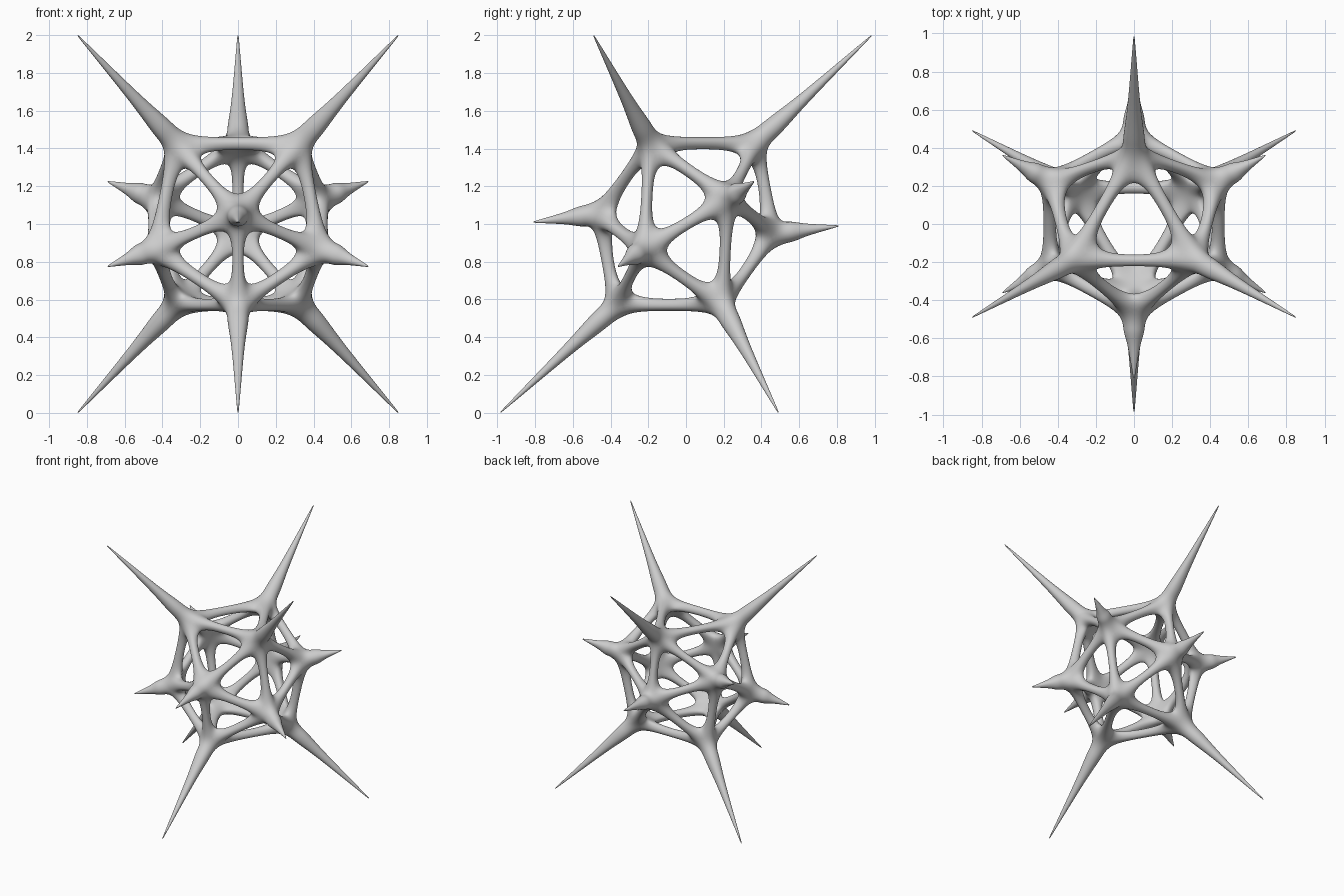
import bpy, bmesh
from mathutils import Vector

cube = bpy.data.objects.get("Cube")
if cube:
    bpy.data.objects.remove(cube)

CENTRE = Vector((0, 0, 1))
CORNER, NODE_DEPTH, BAR = 0.27, 0.05, 0.032   # hole inset, node and bar half thickness

# Nodes and spike tips: one half, then turned half a turn about the x axis
half = [((0.34, -0.2, 0.44), (0.85, -0.49, 1)),
        ((-0.34, -0.2, 0.44), (-0.85, -0.49, 1)),
        ((0, 0.39, 0.44), (0, 0.985, 1)),
        ((0.45, 0.23, 0.14), (0.69, 0.36, 0.225)),
        ((-0.45, 0.23, 0.14), (-0.69, 0.36, 0.225)),
        ((0, -0.47, 0.05), (0, -0.81, 0.01))]
turn = lambda p: (p[0], -p[1], -p[2])
pairs = half + [(turn(a), turn(b)) for a, b in half]
nodes = [CENTRE + Vector(a) for a, b in pairs]
tips = [CENTRE + Vector(b) for a, b in pairs]

# Twenty triangles joining the nodes
hull = bmesh.new()
for p in nodes:
    hull.verts.new(p)
hull.verts.index_update()
index = {v: i for i, v in enumerate(hull.verts)}
bmesh.ops.convex_hull(hull, input=hull.verts[:])
triangles = [[index[v] for v in f.verts] for f in hull.faces]
edges = [tuple(index[v] for v in e.verts) for e in hull.edges]
hull.free()

bm = bmesh.new()
corner, middle = {}, {}
for f, tri in enumerate(triangles):
    c = sum((nodes[i] for i in tri), Vector()) / 3
    for k, i in enumerate(tri):
        j = tri[(k + 1) % 3]
        out = (nodes[i] - CENTRE).normalized()
        m = (nodes[i] + nodes[j]) / 2
        side = (c - m).normalized() * BAR
        mid_out = (m - CENTRE).normalized()
        for s in (1, -1):
            p = nodes[i].lerp(c, CORNER) + out * NODE_DEPTH * s
            corner[f, i, s] = bm.verts.new(p)
            middle[f, frozenset((i, j)), s] = bm.verts.new(m + side + mid_out * BAR * s)

# Four-sided bars along every edge, with a narrow middle
for i, j in edges:
    f, g = [n for n, t in enumerate(triangles) if i in t and j in t]
    loop = [(f, 1), (g, 1), (g, -1), (f, -1)]
    key = frozenset((i, j))
    for end in (i, j):
        for a, b in zip(loop, loop[1:] + loop[:1]):
            bm.faces.new([corner[a[0], end, a[1]], corner[b[0], end, b[1]],
                          middle[b[0], key, b[1]], middle[a[0], key, a[1]]])

# Node caps inside, tapering spikes outside
for i, (node, tip) in enumerate(zip(nodes, tips)):
    around = [f for f, t in enumerate(triangles) if i in t]
    ordered = [around.pop(0)]
    while around:
        nxt = next(f for f in around
                   if len(set(triangles[f]) & set(triangles[ordered[-1]])) == 2)
        around.remove(nxt)
        ordered.append(nxt)
    bm.faces.new([corner[f, i, -1] for f in ordered])
    ring = [corner[f, i, 1] for f in ordered]
    length = (tip - node).length
    axis = (tip - node).normalized()
    rays = []
    for v in ring:
        d = v.co - node
        rays.append((d - axis * d.dot(axis)).normalized())
    base = 0.09
    for frac, radius in ((0, 0.076), (0.22, 0.048), (0.6, 0.026), (0.97, 0.006), (1, 0.003)):
        at = node + axis * (base + frac * (length - base))
        new = [bm.verts.new(at + r * radius) for r in rays]
        for k in range(5):
            n = (k + 1) % 5
            bm.faces.new([ring[k], ring[n], new[n], new[k]])
        ring = new
    bm.faces.new(ring)
bmesh.ops.recalc_face_normals(bm, faces=bm.faces[:])
for face in bm.faces:
    face.smooth = True

mesh = bpy.data.meshes.new("spiked_lattice")
bm.to_mesh(mesh)
bm.free()
lattice = bpy.data.objects.new("spiked_lattice", mesh)
bpy.context.collection.objects.link(lattice)
subsurf = lattice.modifiers.new("rounding", 'SUBSURF')
subsurf.levels = subsurf.render_levels = 3

# Plain grey all over
grey = bpy.data.materials.new("light_grey")
grey.use_nodes = True
colour = (0.6, 0.6, 0.6, 1)
grey.diffuse_color = colour
grey.node_tree.nodes["Principled BSDF"].inputs["Base Color"].default_value = colour
mesh.materials.append(grey)
